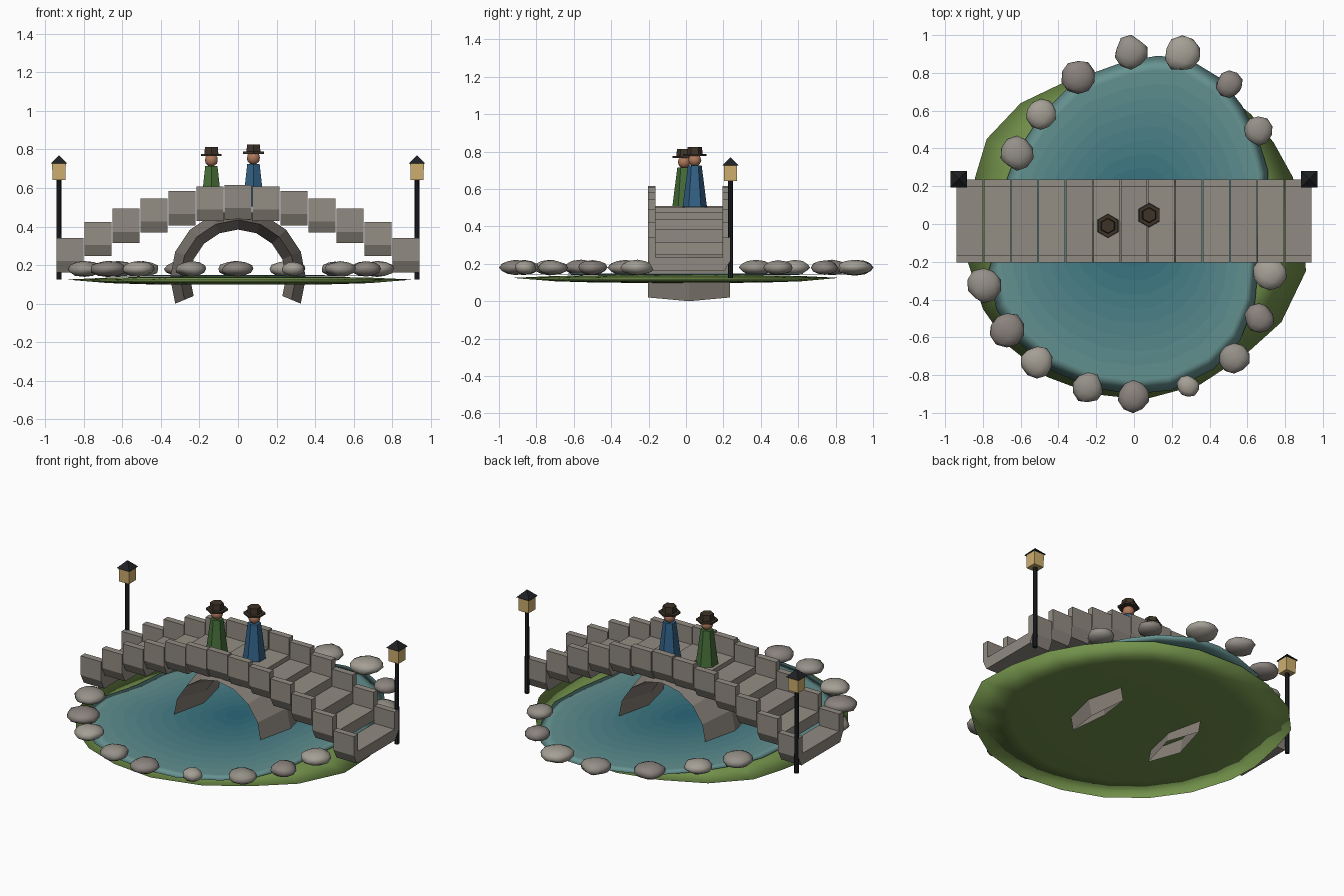
import bpy, bmesh, math, random
from mathutils import Vector, Matrix

if "Cube" in bpy.data.objects:
    bpy.data.objects.remove(bpy.data.objects["Cube"])

random.seed(4)
YC = 0.016  # bridge centre line


def mat(name, rgb):
    """Colour given as seen on screen, stored as linear."""
    m = bpy.data.materials.new(name)
    m.diffuse_color = (*[c ** 2.2 for c in rgb], 1)
    m.use_nodes = True
    m.node_tree.nodes["Principled BSDF"].inputs["Base Color"].default_value = m.diffuse_color
    return m


STONES = [mat("stone_a", (0.56, 0.535, 0.50)), mat("stone_b", (0.575, 0.55, 0.51))]
ARCH = mat("dark_stone", (0.52, 0.49, 0.46))
GRASS = mat("grass", (0.45, 0.57, 0.30))
IRON = mat("iron", (0.14, 0.15, 0.16))
GLASS = mat("lamp_glass", (0.80, 0.68, 0.43))
SKIN = mat("skin", (0.68, 0.47, 0.36))
HAT = mat("hat_felt", (0.25, 0.21, 0.17))
GREEN = mat("green_coat", (0.28, 0.43, 0.23))
BLUE = mat("blue_coat", (0.21, 0.38, 0.52))
ROCKS = [mat("rock_%d" % i, c) for i, c in enumerate(
    [(0.58, 0.56, 0.53), (0.64, 0.62, 0.58), (0.54, 0.51, 0.49)])]
# Pond shades from deep centre to pale edge
BANDS = 12
DEEP, PALE = Vector((0.17, 0.40, 0.47)), Vector((0.41, 0.58, 0.57))
WATER = [mat("water_%d" % k, DEEP.lerp(PALE, (k + 0.5) / BANDS)) for k in range(BANDS)]


def finish(name, bm, *materials, smooth=False):
    bmesh.ops.recalc_face_normals(bm, faces=bm.faces)
    for f in bm.faces:
        f.smooth = smooth
    me = bpy.data.meshes.new(name)
    bm.to_mesh(me)
    bm.free()
    for m in materials:
        me.materials.append(m)
    ob = bpy.data.objects.new(name, me)
    bpy.context.collection.objects.link(ob)
    return ob


def frustum(name, material, x, y, z0, z1, r0, r1, sides, turn=0.0):
    """Upright tapered prism; vertices start on the y axis."""
    bm = bmesh.new()
    rings = []
    for z, r in ((z0, r0), (z1, r1)):
        rings.append([bm.verts.new((x + r * math.sin(a), y + r * math.cos(a), z))
                      for a in (turn + 2 * math.pi * i / sides for i in range(sides))])
    for i in range(sides):
        j = (i + 1) % sides
        bm.faces.new((rings[0][i], rings[0][j], rings[1][j], rings[1][i]))
    bm.faces.new(rings[0])
    bm.faces.new(rings[1])
    bmesh.ops.remove_doubles(bm, verts=bm.verts, dist=1e-5)
    return finish(name, bm, material)


def lens(name, materials, outline, z_rim, z_top, z_bottom):
    """Thin island shape: concentric rings above and below one rim."""
    bm = bmesh.new()
    n, steps = len(outline), max(len(materials), 4)
    rim = [bm.verts.new((x, y, z_rim)) for x, y in outline]
    for z_mid in (z_top, z_bottom):
        outer = rim
        for k in range(steps - 1, -1, -1):
            t = k / steps
            z = z_mid + (z_rim - z_mid) * t ** 4
            if k:
                inner = [bm.verts.new((x * t, y * t, z)) for x, y in outline]
                faces = [bm.faces.new((outer[i], outer[(i + 1) % n], inner[(i + 1) % n], inner[i]))
                         for i in range(n)]
                outer = inner
            else:
                faces = [bm.faces.new(outer)]
            for f in faces:
                f.material_index = min(k, len(materials) - 1)
    return finish(name, bm, *materials, smooth=True)


# Grass bank and pond
lens("grass_bank", [GRASS],
     [(-.89, 0), (-.84, .25), (-.78, .45), (-.6, .64), (-.35, .76), (-.1, .82), (.2, .81),
      (.45, .72), (.62, .58), (.74, .43), (.84, .25), (.9, 0), (.91, -.25), (.78, -.52),
      (.58, -.70), (.35, -.85), (.05, -.93), (-.22, -.90), (-.46, -.81), (-.66, -.65),
      (-.8, -.45), (-.88, -.2)], 0.125, 0.14, 0.098)
lens("pond_water", WATER,
     [(-.70, 0), (-.68, .22), (-.62, .38), (-.49, .58), (-.3, .77), (-.05, .86), (.12, .89),
      (.28, .88), (.46, .77), (.57, .63), (.65, .48), (.71, .28), (.70, .05), (.66, -.2),
      (.64, -.42), (.56, -.62), (.42, -.77), (.2, -.88), (0, -.90), (-.22, -.87),
      (-.45, -.77), (-.62, -.62), (-.73, -.45), (-.77, -.25)], 0.144, 0.148, 0.141)

# Stepped deck: one U-shaped section per step, following a parabola
HALF = [(.19, -.178), (.22, -.12), (.22, 0), (.18, 0), (.18, -.107)]
PROFILE = HALF + [(-y, z) for y, z in reversed(HALF)]
for i in range(-6, 7):
    top = 0.615 - 0.275 * (i / 6) ** 2
    bm = bmesh.new()
    face = bm.faces.new([bm.verts.new((i * 0.145 - 0.07, YC + y, top + z)) for y, z in PROFILE])
    ext = bmesh.ops.extrude_face_region(bm, geom=[face])
    bmesh.ops.translate(bm, vec=(0.14, 0, 0),
                        verts=[v for v in ext["geom"] if isinstance(v, bmesh.types.BMVert)])
    finish("bridge_step_%d" % (i + 7), bm, STONES[i % 2])

# Arch: diamond section swept past a half circle, open at the feet
bm = bmesh.new()
rings = []
for k in range(11):
    a = math.radians(-22.5 + 22.5 * k)
    rings.append([bm.verts.new((r * math.cos(a), YC + y, 0.135 + r * math.sin(a)))
                  for r, y in ((.352, 0), (.300, .22), (.249, 0), (.300, -.22))])
for p, q in zip(rings, rings[1:]):
    for i in range(4):
        j = (i + 1) % 4
        bm.faces.new((p[i], p[j], q[j], q[i]))
finish("bridge_arch", bm, ARCH)

# Shore rocks: x, y, radius
SHORE = [(-.62, .375, .09), (-.493, .58, .083), (-.297, .78, .09), (-.016, .91, .09),
         (.255, .90, .097), (.504, .742, .073), (.658, .493, .078), (.72, -.26, .09),
         (.663, -.50, .08), (.53, -.712, .082), (.286, -.86, .06), (-.005, -.912, .085),
         (-.244, -.867, .083), (-.514, -.73, .086), (-.674, -.56, .094), (-.796, -.325, .092)]
for i, (x, y, r) in enumerate(SHORE):
    bm = bmesh.new()
    bmesh.ops.create_icosphere(bm, subdivisions=2, radius=1)
    bumps = [Vector((random.uniform(-1, 1), random.uniform(-1, 1), random.uniform(-.6, .6))).normalized()
             for _ in range(5)]
    for v in bm.verts:  # flatten a few sides so it reads as a boulder
        for b in bumps:
            d = v.co.dot(b) - 0.86
            if d > 0:
                v.co -= b * d
        v.co *= random.uniform(0.98, 1.05)
    h = 0.028 + 0.14 * r
    bm.transform(Matrix.Translation((x, y, 0.18)) @ Matrix.Diagonal((r, r, h, 1)))
    finish("shore_rock_%d" % (i + 1), bm, ROCKS[i % 3], smooth=True)

# Lamp posts at both ends
SQ = math.pi / 4
for side, x in (("left", -.928), ("right", .928)):
    y = 0.238
    frustum(side + "_lamp_post", IRON, x, y, 0.125, 0.65, 0.0135, 0.0125, 8)
    frustum(side + "_lantern", GLASS, x, y, 0.642, 0.728, 0.048, 0.050, 4, SQ)
    frustum(side + "_lantern_roof", IRON, x, y, 0.726, 0.77, 0.062, 0.0, 4, SQ)

# Two strollers with hats
for who, coat, x, y, z, s in (("green", GREEN, -.138, -.010, .498, .985),
                              ("blue", BLUE, .08, .047, .505, 1.0)):
    frustum(who + "_coat", coat, x, y, z, z + .22 * s, .065 * s, .037 * s, 6)
    bm = bmesh.new()
    bmesh.ops.create_icosphere(bm, subdivisions=2, radius=.035 * s)
    bmesh.ops.translate(bm, verts=bm.verts, vec=(x, y, z + .25 * s))
    finish(who + "_head", bm, SKIN, smooth=True)
    frustum(who + "_hat_brim", HAT, x, y, z + .272 * s, z + .283 * s, .062, .062, 6)
    frustum(who + "_hat_crown", HAT, x, y, z + .283 * s, z + .32 * s, .042, .038, 6)
